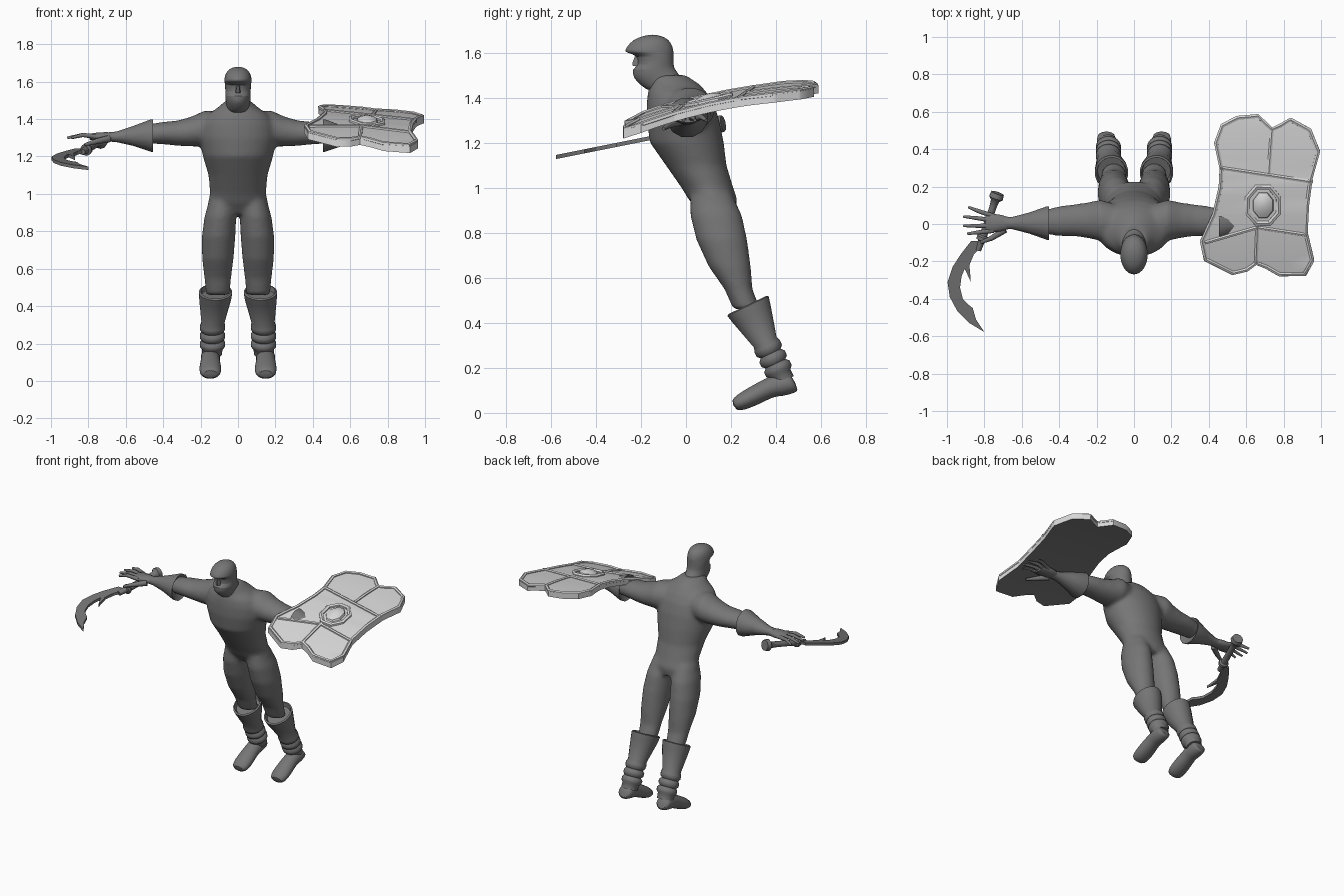
import bpy, bmesh, math
from mathutils import Vector as V

cube = bpy.data.objects.get("Cube")
if cube:
    bpy.data.objects.remove(cube, do_unlink=True)


def material(name, value):
    m = bpy.data.materials.new(name)
    m.use_nodes = True
    m.diffuse_color = (value, value, value, 1)
    m.node_tree.nodes["Principled BSDF"].inputs["Base Color"].default_value = m.diffuse_color
    return m


DARK = material("dark grey", 0.18)
LIGHT = material("pale grey", 0.68)
X, Y, Z = V((1, 0, 0)), V((0, 1, 0)), V((0, 0, 1))


def finish(bm, name, mats=(DARK,), angle=40, subsurf=0):
    bmesh.ops.recalc_face_normals(bm, faces=bm.faces)
    me = bpy.data.meshes.new(name)
    bm.to_mesh(me)
    bm.free()
    ob = bpy.data.objects.new(name, me)
    bpy.context.scene.collection.objects.link(ob)
    for m in mats:
        me.materials.append(m)
    if subsurf:
        ob.modifiers.new("smooth", "SUBSURF").levels = subsurf
        ob.modifiers["smooth"].render_levels = subsurf
    bpy.ops.object.select_all(action="DESELECT")
    ob.select_set(True)
    bpy.context.view_layer.objects.active = ob
    bpy.ops.object.shade_smooth_by_angle(angle=math.radians(angle))
    return ob


def loft(bm, rings, n=16, closed=False):
    """Skin elliptical rings given as (centre, half-axis, half-axis)."""
    rows = []
    for c, u, v in rings:
        angles = [2 * math.pi * (k + 0.5) / n for k in range(n)]
        rows.append([bm.verts.new(c + u * math.cos(a) + v * math.sin(a)) for a in angles])
    pairs = list(zip(rows, rows[1:])) + ([(rows[-1], rows[0])] if closed else [])
    for a, b in pairs:
        for k in range(n):
            j = (k + 1) % n
            bm.faces.new((a[k], a[j], b[j], b[k]))
    if not closed:
        bm.faces.new(rows[0])
        bm.faces.new(rows[-1])


def tube(bm, pts, radii, n=8, closed=False):
    """Round bar through points."""
    pts = [V(p) for p in pts]
    m = len(pts)
    rings = []
    for i, p in enumerate(pts):
        a = pts[i - 1] if i or closed else p
        b = pts[(i + 1) % m] if i < m - 1 or closed else p
        t = (b - a).normalized()
        side = t.cross(Z).normalized()
        r = radii if isinstance(radii, float) else radii[i]
        rings.append((p, side * r, side.cross(t) * r))
    loft(bm, rings, n, closed)


def slices(rows):
    """Level rings from (z, centre x, half width, front y, back y)."""
    return [(V((x, (f + b) / 2, z)), X * w, Y * (b - f) / 2) for z, x, w, f, b in rows]


# Body: torso, arms and legs fused into one skin
bm = bmesh.new()
loft(bm, slices([
    (0.89, 0, 0.13, 0.06, 0.22), (0.95, 0, 0.162, 0.01, 0.228), (1.0, 0, 0.15, -0.02, 0.21),
    (1.1, 0, 0.158, -0.09, 0.18), (1.2, 0, 0.188, -0.16, 0.168), (1.3, 0, 0.208, -0.175, 0.148),
    (1.37, 0, 0.2, -0.175, 0.125), (1.42, 0, 0.17, -0.17, 0.095), (1.46, 0, 0.11, -0.16, 0.06),
    (1.5, 0, 0.065, -0.17, 0.0)]), 32)
for s in (1, -1):
    loft(bm, [(V((s * x, y, z)), Y * ry, Z * rz) for x, y, z, ry, rz in [
        (0.08, 0.0, 1.35, 0.1, 0.09), (0.18, 0.02, 1.35, 0.11, 0.095), (0.25, 0.02, 1.333, 0.095, 0.08),
        (0.32, 0.02, 1.325, 0.085, 0.068), (0.4, 0.015, 1.325, 0.08, 0.06), (0.5, 0.01, 1.32, 0.06, 0.05)]], 24)
    loft(bm, slices([(z, s * x, w, f, b) for z, x, w, f, b in [
        (0.98, 0.08, 0.07, 0.02, 0.2), (0.88, 0.094, 0.085, 0.018, 0.248), (0.77, 0.104, 0.09, 0.045, 0.272),
        (0.65, 0.108, 0.084, 0.1, 0.288), (0.55, 0.108, 0.072, 0.17, 0.296), (0.46, 0.108, 0.064, 0.21, 0.33)]]), 24)
body = finish(bm, "body")
remesh = body.modifiers.new("fuse", "REMESH")
remesh.mode, remesh.voxel_size, remesh.use_smooth_shade = "VOXEL", 0.012, True
soften = body.modifiers.new("soften", "SMOOTH")
soften.factor, soften.iterations = 0.5, 8

# Hooded head with a recessed face opening
bm = bmesh.new()
loft(bm, slices([
    (1.42, 0, 0.07, -0.16, 0.06), (1.455, 0, 0.062, -0.2, 0.03), (1.485, 0, 0.066, -0.235, -0.02),
    (1.53, 0, 0.069, -0.242, -0.05), (1.54, 0, 0.068, -0.212, -0.054), (1.59, 0, 0.07, -0.212, -0.056),
    (1.6, 0, 0.074, -0.272, -0.055), (1.612, 0, 0.074, -0.272, -0.055), (1.645, 0, 0.067, -0.25, -0.065),
    (1.668, 0, 0.048, -0.215, -0.09), (1.68, 0, 0.015, -0.165, -0.13)]), 24)
finish(bm, "hooded_head", subsurf=1)
bm = bmesh.new()
loft(bm, slices([(1.54, 0, 0.016, -0.238, -0.19), (1.555, 0, 0.013, -0.24, -0.19),
                 (1.6, 0, 0.006, -0.222, -0.19)]), 8)
finish(bm, "nose")

for s, side in ((1, "left"), (-1, "right")):
    # Boot: flared shaft with ankle folds, perpendicular to the leaning shin
    down, back = V((0, 0.43, -0.9)), V((0, 0.9, 0.43))
    bm = bmesh.new()
    shaft = [(0.02, 0.12, 0.075, 0.08), (-0.005, 0.12, 0.08, 0.092), (0, 0.12, 0.09, 0.103),
             (0.04, 0.122, 0.086, 0.094), (0.18, 0.134, 0.062, 0.056)]
    for t in (0.2, 0.25, 0.3):
        shaft += [(t, 0.136, 0.068, 0.064), (t + 0.022, 0.137, 0.067, 0.063), (t + 0.035, 0.138, 0.056, 0.05)]
    shaft.append((0.37, 0.14, 0.054, 0.05))
    loft(bm, [(V((s * x, 0.275, 0.475)) + down * t, X * w, back * d) for t, x, w, d in shaft], 20)
    finish(bm, side + "_boot_shaft", angle=50)
    bm = bmesh.new()
    loft(bm, [(V((s * 0.148, y, z)), X * w, down * h) for y, z, w, h in [
        (0.485, 0.135, 0.04, 0.038), (0.465, 0.135, 0.052, 0.052), (0.4, 0.118, 0.053, 0.052),
        (0.375, 0.115, 0.05, 0.045), (0.3, 0.075, 0.06, 0.045), (0.24, 0.045, 0.06, 0.038),
        (0.21, 0.032, 0.042, 0.026)]], 16)
    finish(bm, side + "_boot_foot", angle=60, subsurf=1)

    # Gauntlet: cuff flaring toward the elbow
    bm = bmesh.new()
    loft(bm, [(V((s * x, 0.005, z)), Y * ry, Z * rz) for x, z, ry, rz in [
        (0.475, 1.315, 0.06, 0.06), (0.455, 1.312, 0.093, 0.09), (0.465, 1.312, 0.093, 0.09),
        (0.56, 1.31, 0.058, 0.055), (0.65, 1.305, 0.034, 0.029), (0.69, 1.305, 0.034, 0.026)]], 12)
    finish(bm, side + "_gauntlet")

    # Hand with spread fingers
    bm = bmesh.new()
    loft(bm, [(V((s * x, 0.005, 1.305)), Y * w, Z * h) for x, w, h in [
        (0.66, 0.03, 0.024), (0.71, 0.045, 0.026), (0.77, 0.054, 0.022), (0.795, 0.045, 0.015)]], 12)
    for y0, y1, tip in ((0.042, 0.09, 0.885), (0.018, 0.04, 0.912), (-0.01, -0.01, 0.912), (-0.035, -0.052, 0.89)):
        ym = y0 + (y1 - y0) * 0.55
        tube(bm, [(s * 0.75, y0, 1.305), (s * 0.83, ym, 1.315), (s * tip, y1, 1.3)], [0.014, 0.012, 0.007])
    tube(bm, [(s * 0.69, -0.03, 1.295), (s * 0.76, -0.075, 1.28), (s * 0.82, -0.1, 1.262)], [0.02, 0.015, 0.008])
    finish(bm, side + "_hand", angle=60)


# Hooked blade weapon lying on a sloping plane
def hook(x, y, lift=0):
    return V((x, y, 1.252 + 0.2 * y + lift))


bm = bmesh.new()
grip = [(0.165, 0.036), (0.14, 0.04), (0.125, 0.024), (0.09, 0.02), (0, 0.02), (-0.06, 0.022),
        (-0.068, 0.032), (-0.085, 0.032), (-0.09, 0.02), (-0.14, 0.016)]
tube(bm, [hook(-0.785 + 0.34 * y, y) for y, r in grip], [r for y, r in grip], 10)
finish(bm, "weapon_handle")
bm = bmesh.new()
edge = [(-0.825, -0.09), (-0.87, -0.09), (-0.925, -0.16), (-0.97, -0.23), (-0.997, -0.31), (-0.985, -0.39),
        (-0.945, -0.465), (-0.88, -0.53), (-0.8, -0.578), (-0.845, -0.51), (-0.862, -0.45), (-0.893, -0.425),
        (-0.915, -0.4), (-0.93, -0.34), (-0.922, -0.28), (-0.905, -0.24), (-0.872, -0.31), (-0.88, -0.22),
        (-0.855, -0.16), (-0.825, -0.13)]
face = bm.faces.new([bm.verts.new(hook(x, y, -0.009)) for x, y in edge])
top = bmesh.ops.extrude_face_region(bm, geom=[face])["geom"]
bmesh.ops.translate(bm, vec=Z * 0.018, verts=[g for g in top if isinstance(g, bmesh.types.BMVert)])
bmesh.ops.triangulate(bm, faces=[f for f in bm.faces if len(f.verts) > 4])
finish(bm, "weapon_blade", angle=20)


# Curved shield
def on_shield(x, y, lift=0.0):
    return V((x, y, 1.328 + 0.27 * y - 0.2 * y * y - 0.08 * (x - 0.68) + lift))


outline = [(0.43, 0.44), (0.465, 0.535), (0.55, 0.578), (0.663, 0.588), (0.7, 0.55), (0.738, 0.515),
           (0.785, 0.535), (0.84, 0.568), (0.947, 0.51), (0.995, 0.39), (0.955, 0.25), (0.935, 0.1),
           (0.927, -0.05), (0.963, -0.2), (0.92, -0.278), (0.78, -0.28), (0.71, -0.24), (0.652, -0.218),
           (0.6, -0.255), (0.524, -0.273), (0.374, -0.198), (0.353, -0.096), (0.42, 0.05), (0.455, 0.2), (0.46, 0.3)]
THICK = 0.036
bm = bmesh.new()
bm.faces.new([bm.verts.new((x, y, 0)) for x, y in outline])
bmesh.ops.triangulate(bm, faces=bm.faces)
for k in range(-5, 12):
    bmesh.ops.bisect_plane(bm, geom=bm.verts[:] + bm.edges[:] + bm.faces[:], plane_co=Y * k * 0.05, plane_no=Y)
for v in bm.verts:
    v.co = on_shield(v.co.x, v.co.y)
top = bmesh.ops.extrude_face_region(bm, geom=bm.faces[:])["geom"]
bmesh.ops.translate(bm, vec=Z * THICK, verts=[g for g in top if isinstance(g, bmesh.types.BMVert)])
bmesh.ops.recalc_face_normals(bm, faces=bm.faces)
for f in bm.faces:
    f.normal_update()
    f.material_index = 1 if f.normal.z < -0.5 else 0
finish(bm, "shield", (LIGHT, DARK))

# Raised rim, dividing ribs and centre boss
bm = bmesh.new()
tube(bm, [on_shield(0.68 + (x - 0.68) * 0.965, 0.15 + (y - 0.15) * 0.975, THICK) for x, y in outline],
     0.012, 6, closed=True)
ribs = [((0.46, 0.3), (0.955, 0.225)), ((0.738, 0.51), (0.72, 0.27)), ((0.66, -0.01), (0.652, -0.21)),
        ((0.655, -0.02), (0.38, -0.1)), ((0.66, -0.02), (0.925, -0.06))]
for a, b in ribs:
    path = [V(a).lerp(V(b), k / 4) for k in range(5)]
    tube(bm, [on_shield(p.x, p.y, THICK) for p in path], 0.011, 6)
octagon = [(math.cos(k * math.pi / 4 + 0.39), math.sin(k * math.pi / 4 + 0.39)) for k in range(8)]
tube(bm, [on_shield(0.69 + 0.09 * c, 0.1 + 0.105 * d, THICK) for c, d in octagon], 0.016, 6, closed=True)
finish(bm, "shield_trim", (LIGHT,), angle=30)
bm = bmesh.new()
loft(bm, [(on_shield(0.69, 0.1, THICK + h), X * r, (Y + Z * 0.24) * r * 1.25) for h, r in
          [(-0.01, 0.062), (0.01, 0.056), (0.022, 0.038), (0.03, 0.012)]], 8)
finish(bm, "shield_boss", (LIGHT,), angle=30)
